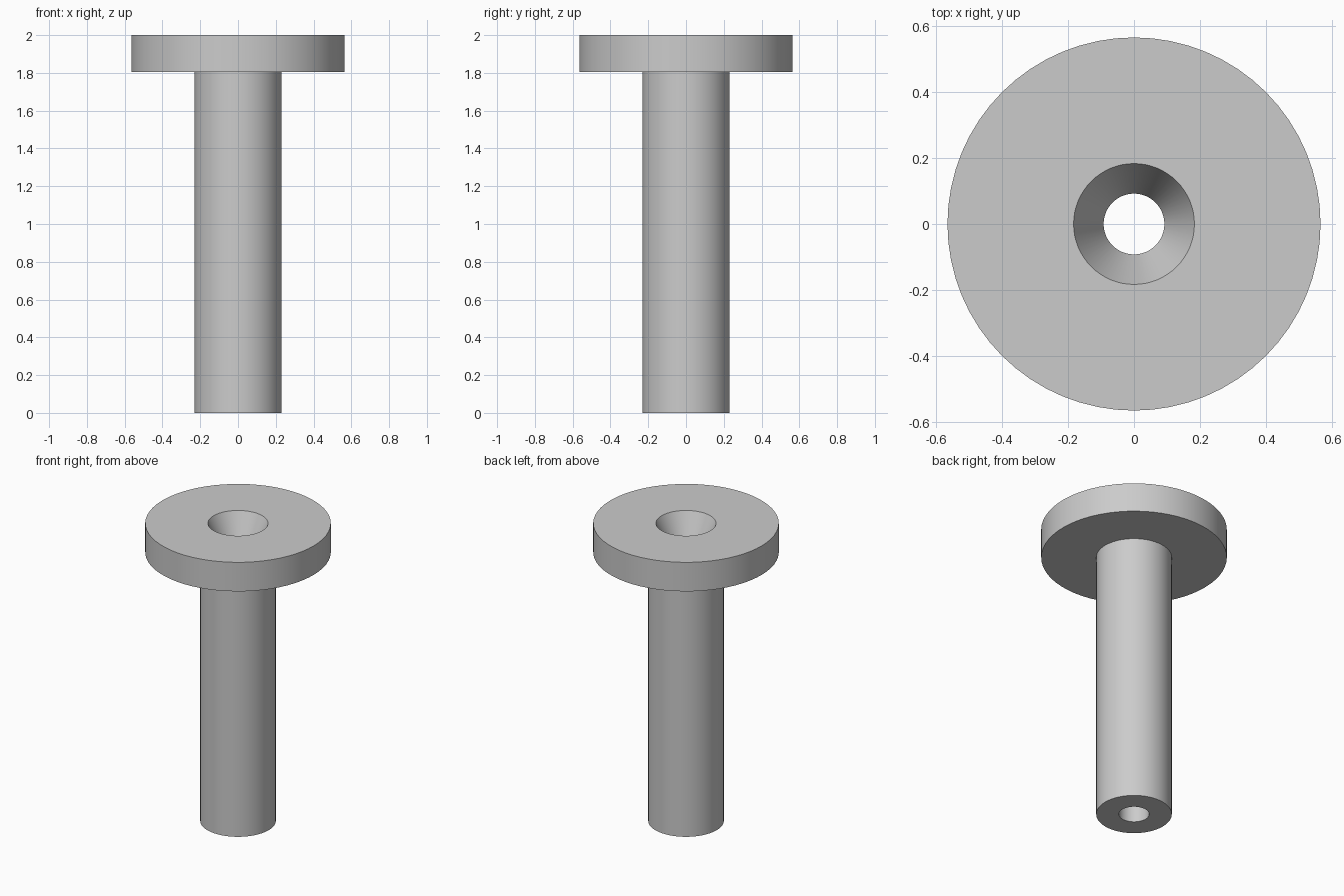
import bpy, bmesh, math

if "Cube" in bpy.data.objects:
    bpy.data.objects.remove(bpy.data.objects["Cube"])

# Single grey finish
grey = bpy.data.materials.new("plain grey")
grey.diffuse_color = (0.6, 0.6, 0.6, 1)
grey.use_nodes = True
grey.node_tree.nodes["Principled BSDF"].inputs["Base Color"].default_value = grey.diffuse_color

SEGMENTS = 64
# Closed (radius, height) section: shaft, flanged head, tapered mouth, straight bore
profile = [(0.092, 0), (0.23, 0), (0.23, 1.805), (0.565, 1.805),
           (0.565, 2), (0.183, 2), (0.092, 1.805)]


def lathe(name, section):
    """Revolve a closed section around the z axis."""
    bm = bmesh.new()
    rings = []
    for i in range(SEGMENTS):
        a = 2 * math.pi * i / SEGMENTS
        rings.append([bm.verts.new((r * math.cos(a), r * math.sin(a), z))
                      for r, z in section])
    for i in range(SEGMENTS):
        here, there = rings[i], rings[(i + 1) % SEGMENTS]
        for j in range(len(section)):
            k = (j + 1) % len(section)
            bm.faces.new((here[j], there[j], there[k], here[k]))
    bmesh.ops.recalc_face_normals(bm, faces=bm.faces)
    mesh = bpy.data.meshes.new(name)
    bm.to_mesh(mesh)
    bm.free()
    mesh.materials.append(grey)
    obj = bpy.data.objects.new(name, mesh)
    bpy.context.collection.objects.link(obj)
    bpy.context.view_layer.objects.active = obj
    obj.select_set(True)
    bpy.ops.object.shade_smooth_by_angle(angle=math.radians(20))
    return obj


# Flanged bushing with a countersunk through hole
lathe("flanged_bushing", profile)
